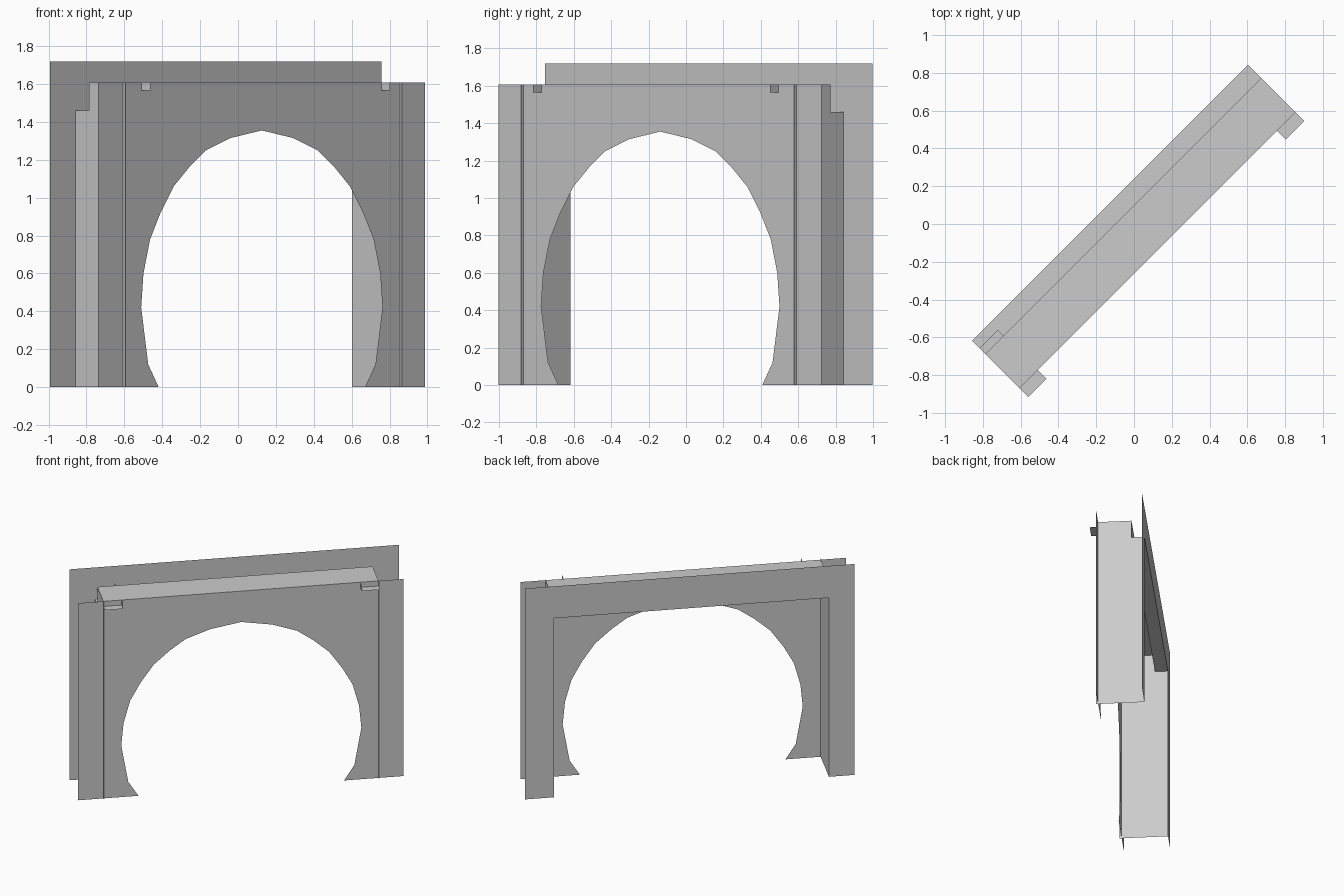
import bpy
import bmesh
from math import radians, sqrt
from mathutils import Matrix

cube = bpy.data.objects.get("Cube")
if cube:
    bpy.data.objects.remove(cube, do_unlink=True)

stone = bpy.data.materials.new("plain_grey")
stone.use_nodes = True
GREY = (0.6, 0.6, 0.6, 1)
stone.diffuse_color = GREY
stone.node_tree.nodes["Principled BSDF"].inputs["Base Color"].default_value = GREY

# Local frame: x along the gateway, y from front to back, turned 45 degrees
TURN = Matrix.Rotation(radians(45), 4, 'Z')
LEFT, RIGHT = -1.043, 1.022            # side walls
FRONT, BACK, STEP = -0.186, 0.17, 0.07  # front panel, back panel, roof step
TOP, SHELF, CREST = 1.607, 1.46, 1.72
CENTRE = -0.008


def sheet(name, *faces):
    """Make an object from flat polygons given as corner lists."""
    bm = bmesh.new()
    for corners in faces:
        bm.faces.new([bm.verts.new(TURN @ Matrix.Translation(c).translation) for c in corners])
    bmesh.ops.remove_doubles(bm, verts=bm.verts, dist=0.0005)
    mesh = bpy.data.meshes.new(name)
    bm.to_mesh(mesh)
    bm.free()
    mesh.materials.append(stone)
    obj = bpy.data.objects.new(name, mesh)
    bpy.context.collection.objects.link(obj)
    return obj


def upright(y, outline):
    return [(x, y, z) for x, z in outline]


def level(x0, x1, y0, y1, z):
    return [(x0, y0, z), (x1, y0, z), (x1, y1, z), (x0, y1, z)]


def across(x, outline):
    return [(x, y, z) for y, z in outline]


# Front panel with a horseshoe arch
arch = [(0.545, 0), (0.60, 0.12), (0.637, 0.42), (0.625, 0.6), (0.59, 0.78),
        (0.535, 0.92), (0.465, 1.06), (0.38, 1.165), (0.295, 1.25), (0.165, 1.315)]
right_side = [(CENTRE + w * sqrt(2), z) for w, z in arch]
left_side = [(CENTRE - w * sqrt(2), z) for w, z in arch]
opening = left_side + [(CENTRE, 1.355)] + right_side[::-1]
sheet("front_panel", upright(FRONT, opening + [(1.21, 0), (1.21, TOP), (-1.232, TOP), (-1.232, 0)]))

# Back panel with a rectangular opening
sheet("back_panel", upright(BACK, [
    (-1.235, 0), (-1.235, CREST), (1.24, CREST), (1.24, 0),
    (RIGHT, 0), (RIGHT, SHELF), (LEFT, SHELF), (LEFT, 0)]))

# Notched side walls, standing slightly proud of the front panel
wall = [(FRONT - 0.018, 0), (BACK, 0), (BACK, SHELF), (STEP, SHELF), (STEP, TOP), (FRONT - 0.018, TOP)]
for side, x in (("right", LEFT), ("left", RIGHT)):
    sheet(side + "_wall", across(x, wall))

# Stepped roof
sheet("roof",
      level(LEFT, RIGHT, FRONT, STEP, TOP),
      upright(STEP, [(LEFT, SHELF), (LEFT, TOP), (RIGHT, TOP), (RIGHT, SHELF)]),
      level(LEFT, RIGHT, STEP, BACK, SHELF))


# Small brackets under the roof edge
def bracket(name, outer, inner, y0, y1):
    low = 1.565
    sheet(name, level(min(outer, inner), max(outer, inner), y0, y1, low),
          across(inner, [(y0, low), (y1, low), (y1, TOP), (y0, TOP)]))


bracket("front_right_bracket", LEFT, LEFT + 0.137, FRONT - 0.065, FRONT)
bracket("front_left_bracket", RIGHT, RIGHT - 0.137, FRONT - 0.065, FRONT)
bracket("back_right_bracket", LEFT, LEFT + 0.137, STEP, STEP + 0.043)
